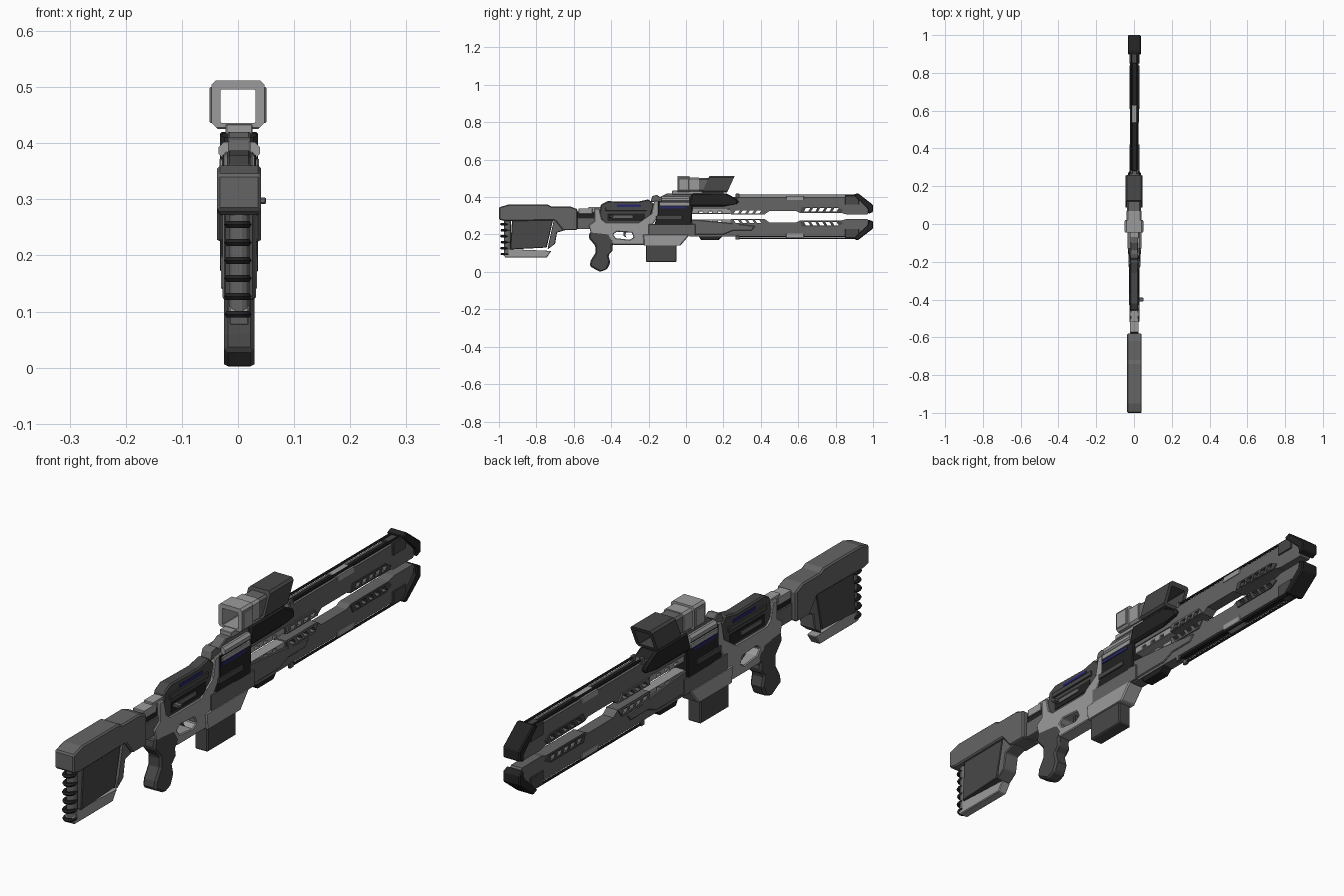
import bpy, bmesh, math
from mathutils import Matrix

if "Cube" in bpy.data.objects:
    bpy.data.objects.remove(bpy.data.objects["Cube"])

CX, ZC = 0.002, 0.295          # gun centre plane, barrel mirror height


def mat(name, r, g, b):
    m = bpy.data.materials.new(name)
    m.diffuse_color = (r, g, b, 1)
    m.use_nodes = True
    m.node_tree.nodes["Principled BSDF"].inputs["Base Color"].default_value = m.diffuse_color
    return m


LIGHT = mat("light_grey", .33, .33, .33)
MID = mat("mid_grey", .13, .13, .13)
DARK = mat("dark_grey", .065, .065, .065)
BLACK = mat("black", .016, .016, .016)
BLUE = mat("blue", .02, .02, .16)
SIDE = Matrix.Rotation(math.pi / 2, 4, 'Z') @ Matrix.Rotation(math.pi / 2, 4, 'X')


def add(name, mesh, m, bevel=0):
    ob = bpy.data.objects.new(name, mesh)
    bpy.context.collection.objects.link(ob)
    mesh.materials.clear()
    mesh.materials.append(m)
    if bevel:
        b = ob.modifiers.new("edge", 'BEVEL')
        b.width, b.segments, b.limit_method = bevel, 1, 'ANGLE'
        b.angle_limit = math.radians(40)
    return ob


def plate(name, pts, half, m, bevel=.003, holes=(), x=CX, flip=False):
    """Side outline in (y, z), with holes, extruded across x."""
    cu = bpy.data.curves.new(name, 'CURVE')
    cu.dimensions, cu.fill_mode, cu.extrude = '2D', 'BOTH', half
    for loop in (pts, *holes):
        s = cu.splines.new('POLY')
        s.points.add(len(loop) - 1)
        for p, (y, z) in zip(s.points, loop):
            p.co = (y, 2 * ZC - z if flip else z, 0, 1)
        s.use_cyclic_u = True
    tmp = bpy.data.objects.new(name, cu)
    bpy.context.collection.objects.link(tmp)
    bpy.context.view_layer.update()
    me = bpy.data.meshes.new_from_object(tmp.evaluated_get(bpy.context.evaluated_depsgraph_get()))
    bpy.data.objects.remove(tmp)
    bm = bmesh.new()
    bm.from_mesh(me)
    bmesh.ops.remove_doubles(bm, verts=bm.verts, dist=1e-5)
    bmesh.ops.transform(bm, matrix=Matrix.Translation((x, 0, 0)) @ SIDE, verts=bm.verts)
    bmesh.ops.recalc_face_normals(bm, faces=bm.faces)
    for f in bm.faces:
        f.smooth = False
    bm.to_mesh(me)
    bm.free()
    return add(name, me, m, bevel)


def rect(y0, y1, z0, z1):
    return [(y0, z0), (y1, z0), (y1, z1), (y0, z1)]


def box(name, y0, y1, z0, z1, half, m, bevel=.002, x=CX, flip=False):
    return plate(name, rect(y0, y1, z0, z1), half, m, bevel, x=x, flip=flip)


def rod(name, a, b, r, m, axis='Y', x=CX, h=0, sides=8):
    """Cylinder from a to b along an axis; h is (other coordinate)."""
    bm = bmesh.new()
    bmesh.ops.create_cone(bm, cap_ends=True, segments=sides, radius1=r, radius2=r, depth=b - a)
    mid = (a + b) / 2
    M = {'Y': Matrix.Translation((x, mid, h)) @ Matrix.Rotation(math.pi / 2, 4, 'X'),
         'Z': Matrix.Translation((x, h, mid))}[axis]
    bmesh.ops.transform(bm, matrix=M @ Matrix.Rotation(math.pi / sides, 4, 'Z'), verts=bm.verts)
    me = bpy.data.meshes.new(name)
    bm.to_mesh(me)
    bm.free()
    return add(name, me, m)


def tube(name, y0, y1, half, z0, z1, m, shear=0, c=.008):
    """Open rectangular scope section with chamfered corners, top sheared along y."""
    def loop(h, a, b, k):
        return [(-h + k, a), (h - k, a), (h, a + k), (h, b - k), (h - k, b), (-h + k, b), (-h, b - k), (-h, a + k)]
    bm = bmesh.new()
    rings = [[bm.verts.new((x, y + shear * (z - z0) / (z1 - z0), z)) for x, z in lp]
             for lp, y in ((loop(half, z0, z1, c), y0), (loop(half, z0, z1, c), y1),
                           (loop(.031, .436, .496, .002), y1), (loop(.031, .436, .496, .002), y0))]
    for i in range(4):
        a, b = rings[i], rings[(i + 1) % 4]
        for j in range(8):
            bm.faces.new((a[j], a[(j + 1) % 8], b[(j + 1) % 8], b[j]))
    bmesh.ops.recalc_face_normals(bm, faces=bm.faces)
    me = bpy.data.meshes.new(name)
    bm.to_mesh(me)
    bm.free()
    return add(name, me, m)


# Stock: cheek block, inset panel, front strut, toe pad, ribbed butt column
plate("stock_upper", [(-1, .28), (-1, .345), (-.95, .36), (-.74, .36), (-.72, .35), (-.62, .35), (-.58, .335),
                      (-.58, .225), (-.66, .225), (-.7, .275), (-.97, .272)], .039, MID, .006)
box("stock_cheek", -.94, -.74, .345, .36, .03, MID)
plate("stock_panel", [(-.93, .28), (-.71, .28), (-.745, .13), (-.94, .12)], .027, DARK)
plate("stock_strut", [(-.705, .285), (-.63, .25), (-.64, .225), (-.69, .21), (-.7, .15), (-.74, .12), (-.735, .15)],
      .03, MID)
plate("stock_toe_pad", [(-.98, .095), (-.965, .076), (-.745, .076), (-.72, .112), (-.95, .122)], .018, LIGHT)
rod("butt_column", .09, .28, .019, MID, 'Z', h=-.955, sides=12)
for i in range(6):
    bpy.ops.mesh.primitive_torus_add(major_segments=16, minor_segments=6, major_radius=.017, minor_radius=.007,
                                     location=(0, -.963 - .0025 * (i % 2), .095 + .032 * i))
    ob = bpy.context.object
    ob.name, ob.scale.y = f"butt_rib_{i}", 1.2
    ob.data.materials.append(BLACK)

# Neck between stock and receiver
box("neck_lower", -.6, -.47, .228, .29, .022, MID)
box("neck_upper", -.6, -.46, .285, .322, .018, BLACK)
box("neck_top_block", -.575, -.5, .31, .34, .022, LIGHT)
box("neck_step", -.52, -.45, .32, .348, .018, LIGHT)

# Receiver frame with trigger window, pistol grip, trigger
plate("receiver_frame", [(-.49, .34), (-.465, .34), (-.45, .28), (-.43, .265), (-.25, .265), (-.185, .31), (-.17, .38),
                         (-.13, .385), (-.14, .31), (-.18, .25), (.02, .25), (.03, .2), (-.2, .2), (-.22, .145),
                         (-.39, .145), (-.42, .2), (-.51, .21), (-.52, .25), (-.49, .27)], .027, LIGHT, .004,
      holes=[[(-.375, .18), (-.3, .172), (-.28, .185), (-.29, .21), (-.37, .215), (-.39, .2)]])
plate("trigger", [(-.335, .215), (-.32, .215), (-.325, .195), (-.315, .182), (-.335, .192)], .006, DARK, 0)
plate("pistol_grip", [(-.515, .215), (-.4, .205), (-.375, .165), (-.395, .14), (-.39, .115), (-.415, .09), (-.405, .05),
                      (-.42, .015), (-.46, 0), (-.515, .03), (-.51, .06), (-.485, .1), (-.485, .14), (-.52, .18)],
      .027, DARK, .007)

# Upper receiver cover with side inserts
plate("receiver_cover", [(-.465, .3), (-.455, .36), (-.42, .378), (-.26, .375), (-.2, .388), (-.17, .36), (-.2, .26),
                         (-.44, .26)], .022, DARK, .005)
for s in (-1, 1):
    box("receiver_side_rail", -.43, -.21, .325, .345, .004, DARK, x=CX + s * .024)
    box("receiver_recess", -.42, -.22, .272, .312, .002, BLACK, 0, x=CX + s * .0225)
    box("recess_bar", -.4, -.28, .288, .302, .004, MID, x=CX + s * .023)
    box("receiver_light_strip", -.37, -.24, .348, .359, .002, BLUE, 0, x=CX + s * .0225)
    box("chamber_light_strip", -.14, 0, .34, .35, .002, BLUE, 0, x=CX + s * .0305)
    box("chamber_lower_bar", -.16, -.02, .282, .3, .005, DARK, x=CX + s * .03)
    box("chamber_upper_bar", -.14, .02, .355, .372, .005, LIGHT, x=CX + s * .03)
box("bolt_knob", -.41, -.39, .292, .303, .014, MID, x=.036)

# Chamber block, magazine well and magazine
plate("chamber", [(-.17, .25), (.03, .25), (.035, .36), (0, .38), (-.15, .38), (-.15, .31)], .03, BLACK)
box("lower_receiver", -.2, .05, .195, .255, .03, MID)
plate("magazine_well", [(-.23, .2), (.02, .2), (-.03, .14), (-.225, .14)], .032, LIGHT, .004)
box("magazine", -.215, -.05, .054, .15, .026, DARK, .004)

# Barrel halves: rail, slotted panel, tip, rods and inner spine, mirrored about the bore


def slots(y0, n, step, z0, z1):
    return [[(y0 + i * step, z0), (y0 + i * step + step * .62, z0), (y0 + i * step + step * .9, z1),
             (y0 + i * step + step * .28, z1)] for i in range(n)]


for flip, tag in ((False, "upper"), (True, "lower")):
    front, rear = slots(.63, 5, .038, .323, .341), slots(.255, 4, .038, .313, .329)
    plate(f"{tag}_rail", [(.02, .335), (.235, .335), (.24, .307), (.42, .307), (.445, .325), (.59, .325), (.61, .315),
                          (.83, .315), (.86, .307), (.97, .307), (.985, .33), (.92, .4), (.02, .4)],
          .022, MID, .003, front + rear, flip=flip)
    plate(f"{tag}_front_slot_panel", [(.61, .32), (.62, .347), (.81, .347), (.84, .33), (.825, .316)], .026, DARK, .001,
          front, flip=flip)
    plate(f"{tag}_rear_slot_panel", [(.24, .309), (.25, .336), (.4, .336), (.42, .31)], .027, MID, .001, rear, flip=flip)
    plate(f"{tag}_inner_spine", [(.02, .31), (.24, .31), (.24, .335), (.02, .345)], .018, LIGHT, .002,
          [rect(y, y + .02, .316, .324) for y in (.07, .12, .17)], flip=flip)
    plate(f"{tag}_tip", [(.895, .412), (.918, .422), (1, .358), (1, .32), (.975, .31), (.972, .34)], .034, BLACK, .004,
          flip=flip)
    box(f"{tag}_tip_collar", .85, .925, .36, .408, .027, DARK, flip=flip)
    box(f"{tag}_rail_clip", .535, .63, .385, .406, .024, LIGHT, flip=flip)
    box(f"{tag}_rail_spine", .28, .86, .395, .403, .012, BLACK, flip=flip)
    for s in (-1, 1):
        rod(f"{tag}_tension_rod", .265, .9, .0045, BLACK, x=CX + s * .017, h=2 * ZC - .411 if flip else .411, sides=6)
        box(f"{tag}_rod_anchor", .265, .285, .395, .418, .006, MID, x=CX + s * .017, flip=flip)

# Fore-end: lower shroud, small under-block and black top cover
plate("fore_end", [(.03, .2), (.2, .2), (.25, .22), (.35, .22), (.37, .245), (.2, .265), (.03, .28)], .026, MID)
plate("under_block", [(.065, .195), (.08, .17), (.175, .17), (.2, .195)], .02, BLACK)
plate("top_cover", [(.01, .35), (.2, .35), (.28, .365), (.28, .385), (.22, .418), (.03, .418)], .034, BLACK, .008)

# Sight mount: stepped bridge and cylinder
plate("mount_bridge", [(-.19, .375), (-.18, .405), (-.155, .412), (-.14, .4), (-.1, .42), (.04, .42), (.04, .37)],
      .02, MID)
rod("mount_cylinder_left", -.13, .02, .016, LIGHT, x=CX - .022, h=.387)
rod("mount_cylinder_right", -.13, .02, .016, LIGHT, x=CX + .022, h=.387)
box("mount_plate", -.075, .2, .415, .434, .024, LIGHT)

# Sight: open rectangular sections, see-through along y
tube("sight_rear", -.045, .02, .047, .428, .512, LIGHT)
for s in (-1, 1):
    box("sight_side_pad", -.04, .015, .436, .5, .004, LIGHT, x=s * .0465)
tube("sight_middle", .02, .07, .04, .43, .505, LIGHT)
tube("sight_neck", .07, .12, .036, .43, .501, MID)
tube("sight_front", .085, .22, .044, .425, .512, DARK, shear=.04)
